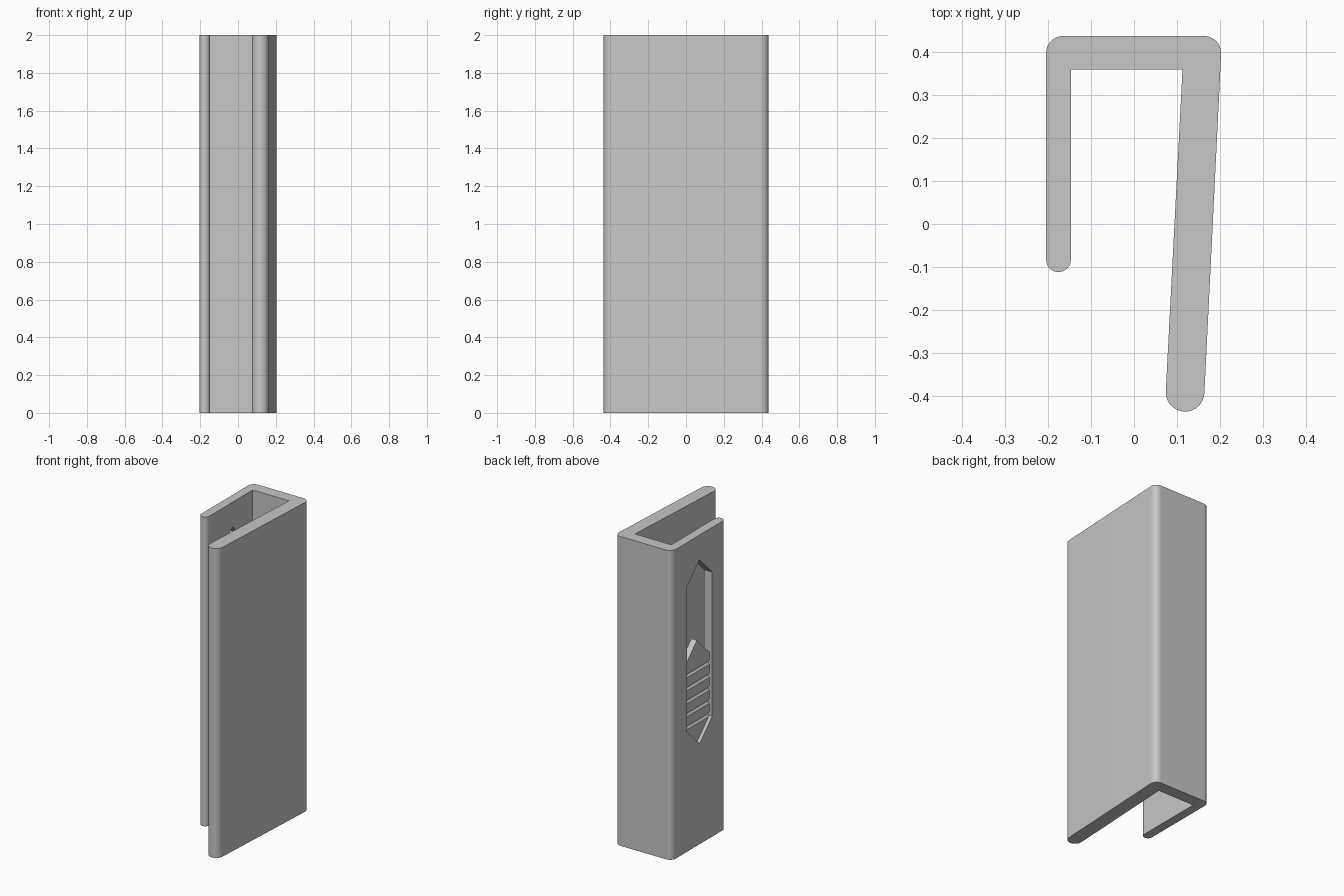
import bpy, bmesh, math
from mathutils import Vector

cube = bpy.data.objects.get("Cube")
if cube:
    bpy.data.objects.remove(cube, do_unlink=True)

# Single grey plastic
grey = bpy.data.materials.new("light_grey_plastic")
grey.use_nodes = True
GREY = (0.57, 0.57, 0.57, 1)
grey.diffuse_color = GREY
grey.node_tree.nodes["Principled BSDF"].inputs["Base Color"].default_value = GREY


def prism(name, points, direction):
    """Extrude a closed outline along a direction."""
    bm = bmesh.new()
    face = bm.faces.new([bm.verts.new(p) for p in points])
    result = bmesh.ops.extrude_face_region(bm, geom=[face])
    moved = [v for v in result["geom"] if isinstance(v, bmesh.types.BMVert)]
    bmesh.ops.translate(bm, verts=moved, vec=Vector(direction))
    bmesh.ops.recalc_face_normals(bm, faces=bm.faces)
    mesh = bpy.data.meshes.new(name)
    bm.to_mesh(mesh)
    bm.free()
    mesh.materials.append(grey)
    obj = bpy.data.objects.new(name, mesh)
    bpy.context.collection.objects.link(obj)
    return obj


def arc(cx, cy, radius, start, end, steps):
    angles = [math.radians(start + (end - start) * i / steps) for i in range(steps + 1)]
    return [(cx + radius * math.cos(a), cy + radius * math.sin(a), 0) for a in angles]


def hexagon(name, low, high, half):
    """Pointed slot shape cut along x through the short arm."""
    centre, x = 0.155, -0.3
    outline = [(x, centre, low), (x, centre + half, low + half), (x, centre + half, high - half),
               (x, centre, high), (x, centre - half, high - half), (x, centre - half, low + half)]
    return prism(name, outline, (0.22, 0, 0))


def boolean(obj, cutter, operation):
    bpy.ops.object.select_all(action="DESELECT")
    bpy.context.view_layer.objects.active = obj
    obj.select_set(True)
    mod = obj.modifiers.new("cut", "BOOLEAN")
    mod.operation, mod.solver, mod.object = operation, "EXACT", cutter
    bpy.ops.object.modifier_apply(modifier=mod.name)
    bpy.data.objects.remove(cutter, do_unlink=True)


# Hook-shaped channel: short straight arm, back wall, long leaning arm
tilt = -3
outline = (
    arc(-0.176, -0.083, 0.029, 0, -180, 12)
    + arc(-0.165, 0.398, 0.04, 180, 90, 8)
    + arc(0.163, 0.398, 0.04, 90, tilt, 8)
    + arc(0.119, -0.392, 0.045, tilt, tilt - 180, 14)
    + [(0.113, 0.36, 0), (-0.147, 0.36, 0)]
)
channel = prism("channel_body", outline, (0, 0, 2))
boolean(channel, hexagon("slot_cutter", 0.65, 1.84, 0.128), "DIFFERENCE")

# Slider with sawtooth grip ridges, set in the lower part of the slot
inner, face, groove, pitch = -0.147, -0.187, -0.176, 0.084
profile = [(inner, 0, 0.6), (face, 0, 0.6)]
for i in range(5):
    z = 0.775 + i * pitch
    profile += [(face, 0, z), (groove, 0, z + 0.012), (face, 0, z + 0.03)]
profile += [(face, 0, 1.4), (inner, 0, 1.4)]
slider = prism("slider", profile, (0, 0.4, 0))
boolean(slider, hexagon("slider_cutter", 0.655, 1.315, 0.126), "INTERSECT")

# Smooth the rounded edges, keep the flats flat
bpy.ops.object.select_all(action="DESELECT")
channel.select_set(True)
bpy.context.view_layer.objects.active = channel
bpy.ops.object.shade_smooth_by_angle(angle=math.radians(30))
channel.modifiers.new("flat_sides", "WEIGHTED_NORMAL").keep_sharp = True
